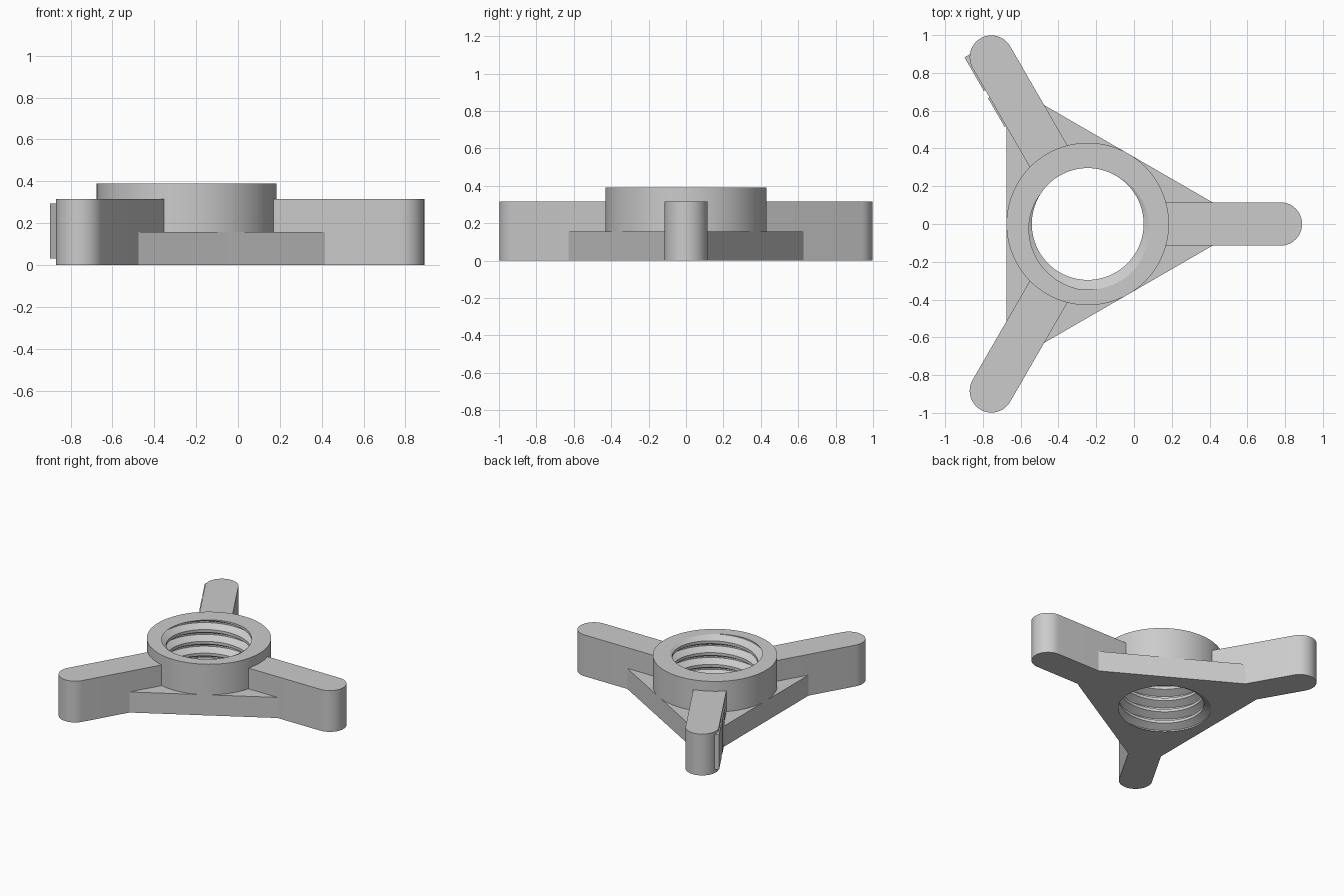
import bpy, bmesh
from math import sin, cos, pi, radians
from mathutils import Matrix, Vector

if "Cube" in bpy.data.objects:
    bpy.data.objects.remove(bpy.data.objects["Cube"])

HUB_X, HUB_R, HUB_H = -0.245, 0.43, 0.39
ARM_HALF, ARM_END, ARM_H = 0.115, 1.02, 0.315
WEB_REACH, WEB_H = 0.66, 0.157
CREST_R, ROOT_R, PITCH = 0.296, 0.348, 0.09
SEG = 96

grey = bpy.data.materials.new("light grey")
grey.use_nodes = True
colour = (0.6, 0.6, 0.6, 1)
grey.diffuse_color = colour
grey.node_tree.nodes["Principled BSDF"].inputs["Base Color"].default_value = colour


def finish(bm, name, smooth=True):
    bmesh.ops.recalc_face_normals(bm, faces=bm.faces)
    mesh = bpy.data.meshes.new(name)
    bm.to_mesh(mesh)
    bm.free()
    mesh.materials.append(grey)
    obj = bpy.data.objects.new(name, mesh)
    bpy.context.collection.objects.link(obj)
    obj.location.x = HUB_X
    if smooth:
        bpy.ops.object.select_all(action="DESELECT")
        obj.select_set(True)
        bpy.context.view_layer.objects.active = obj
        bpy.ops.object.shade_smooth_by_angle(angle=radians(25))
    return obj


def extrude_up(bm, faces, height):
    new = bmesh.ops.extrude_face_region(bm, geom=faces)["geom"]
    verts = [v for v in new if isinstance(v, bmesh.types.BMVert)]
    bmesh.ops.translate(bm, verts=verts, vec=(0, 0, height))


def prism(name, outline, z0, height, angle):
    bm = bmesh.new()
    face = bm.faces.new([bm.verts.new((x, y, z0)) for x, y in outline])
    extrude_up(bm, [face], height)
    bm.transform(Matrix.Rotation(angle, 4, "Z"))
    return finish(bm, name)


def circle(r, n=SEG):
    return [(r * cos(2 * pi * i / n), r * sin(2 * pi * i / n)) for i in range(n)]


# Threaded hub: the bore is a helical grid trimmed at both ends
def thread_radius(phase):
    d = abs(phase % 1 - 0.5) * 2          # 0 at the root, 1 at the crest
    t = min(max((d - 0.12) / 0.64, 0), 1)
    return ROOT_R + (CREST_R - ROOT_R) * t


START = HUB_H / PITCH - 285 / 360 - 0.5
BREAKS = (0.12, 0.44, 0.56, 0.88)
bm = bmesh.new()
columns = []
for i in range(SEG + 1):
    turn = i / SEG
    column = []
    for k in range(-3, 8):
        for b in BREAKS:
            z = min(max((k + b + turn + START % 1) * PITCH, 0), HUB_H)
            r = thread_radius(z / PITCH - turn - START)
            column.append(bm.verts.new((r * cos(2 * pi * turn), r * sin(2 * pi * turn), z)))
    rim = [bm.verts.new((HUB_R * cos(2 * pi * turn), HUB_R * sin(2 * pi * turn), z))
           for z in (HUB_H, 0)]
    columns.append(column + rim)
for a, b in zip(columns, columns[1:]):
    for j in range(len(a)):
        j2 = (j + 1) % len(a)
        bm.faces.new((a[j], a[j2], b[j2], b[j]))
bmesh.ops.remove_doubles(bm, verts=bm.verts, dist=0.0001)
finish(bm, "threaded_hub")

# Low triangular web joining the arms, open around the bore
bm = bmesh.new()
corners = []
for k in range(3):
    turn = Matrix.Rotation(k * 2 * pi / 3, 3, "Z")
    corners += [(turn @ Vector((WEB_REACH, s * ARM_HALF, 0))).xy for s in (-1, 1)]
edges = []
for loop in (corners, circle(0.40)):
    verts = [bm.verts.new((x, y, 0)) for x, y in loop]
    edges += [bm.edges.new((v, verts[i - 1])) for i, v in enumerate(verts)]
bmesh.ops.triangle_fill(bm, use_beauty=True, use_dissolve=False, edges=edges,
                        normal=(0, 0, 1))
extrude_up(bm, bm.faces[:], WEB_H)
finish(bm, "web_plate", smooth=False)

# Three round-ended arms
arm = [(0.38, -ARM_HALF)]
for i in range(25):
    a = -pi / 2 + pi * i / 24
    arm.append((ARM_END + ARM_HALF * cos(a), ARM_HALF * sin(a)))
arm.append((0.38, ARM_HALF))
for name, k in (("right_arm", 0), ("back_arm", 1), ("front_arm", 2)):
    prism(name, arm, 0, ARM_H, k * 2 * pi / 3)

# Plain raised pads on the outer side of the back arm
for name, s0, s1 in (("inner_side_pad", 0.665, 0.84), ("outer_side_pad", 0.885, 1.09)):
    pad = [(s0, 0.1), (s1, 0.1 if s1 < 1 else 0.085), (s1, 0.124), (s0, 0.124)]
    prism(name, pad, 0.03, 0.265, 2 * pi / 3)
